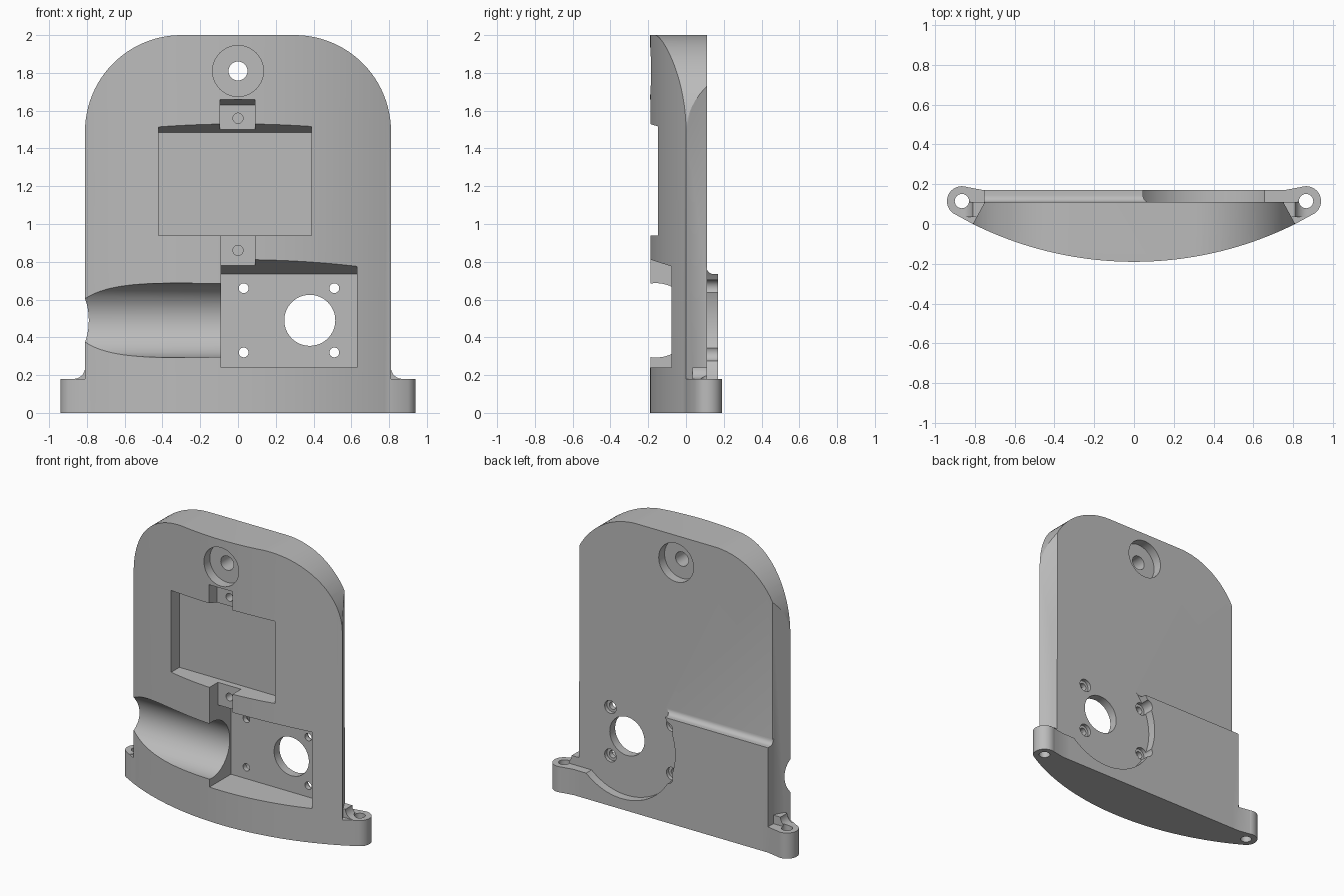
import bpy, bmesh
from math import cos, sin, pi, sqrt, radians
from mathutils import Vector

if "Cube" in bpy.data.objects:
    bpy.data.objects.remove(bpy.data.objects["Cube"])

grey = bpy.data.materials.new("plain_grey")
grey.use_nodes = True
grey.diffuse_color = (0.5, 0.5, 0.5, 1)
grey.node_tree.nodes["Principled BSDF"].inputs["Base Color"].default_value = (0.5, 0.5, 0.5, 1)


def prism(name, profile, axis, lo, hi):
    """Extrude a 2D profile (remaining axes in xyz order) along an axis."""
    def place(p, h):
        co = list(p)
        co.insert("xyz".index(axis), h)
        return co
    bm = bmesh.new()
    face = bm.faces.new([bm.verts.new(place(p, lo)) for p in profile])
    ext = bmesh.ops.extrude_face_region(bm, geom=[face])
    moved = [v for v in ext["geom"] if isinstance(v, bmesh.types.BMVert)]
    bmesh.ops.translate(bm, verts=moved, vec=Vector(place((0, 0), hi - lo)))
    bmesh.ops.recalc_face_normals(bm, faces=bm.faces)
    mesh = bpy.data.meshes.new(name)
    bm.to_mesh(mesh)
    bm.free()
    mesh.materials.append(grey)
    ob = bpy.data.objects.new(name, mesh)
    bpy.context.collection.objects.link(ob)
    return ob


def arc(cx, cy, r, a0, a1, n):
    return [(cx + r * cos(radians(a0 + (a1 - a0) * i / n)),
             cy + r * sin(radians(a0 + (a1 - a0) * i / n))) for i in range(n + 1)]


def rod(name, a, b, r, axis, lo, hi, n=48):
    return prism(name, arc(a, b, r, 0, 360, n)[:-1], axis, lo, hi)


def box(name, x, y, z):
    return prism(name, [(x[0], y[0]), (x[1], y[0]), (x[1], y[1]), (x[0], y[1])], "z", *z)


def combine(target, tool, mode):
    mod = target.modifiers.new("combine", "BOOLEAN")
    mod.operation, mod.solver, mod.object = mode, "EXACT", tool
    bpy.context.view_layer.objects.active = target
    bpy.ops.object.modifier_apply(modifier=mod.name)
    bpy.data.objects.remove(tool)


# Bowed plate: curved front and tapered sides, clipped by a round-topped outline
HALF, BOW, BACK = 0.81, 1.82, 0.11
front = [(x, 1.63 - sqrt(BOW ** 2 - x * x))
         for x in [HALF * (i / 24 - 1) for i in range(49)]]
body = prism("bowed_housing", front + [(0.75, BACK), (-0.75, BACK)], "z", 0, 2)
outline = [(-HALF, -0.1), (HALF, -0.1)] + arc(0.3, 1.49, 0.51, 0, 90, 24) \
    + arc(-0.3, 1.49, 0.51, 90, 180, 24)
combine(body, prism("outline", outline, "y", -0.5, 0.5), "INTERSECT")

# Raised rear pad with a filleted top and a round clearance for the motor
MX, MZ = 0.38, 0.49
pad = prism("rear_pad", [(0.05, 0), (0.17, 0), (0.17, 0.735)]
            + arc(0.145, 0.77, 0.035, 270, 180, 6) + [(0.05, 0.77)], "x", -0.755, 0.755)
combine(pad, rod("pad_clearance", MX, MZ, 0.415, "y", BACK, 0.3, 72), "DIFFERENCE")
combine(pad, box("pad_trim", (MX, 1), (BACK, 0.3), (0.18, 1)), "DIFFERENCE")
combine(body, pad, "UNION")

# Side lugs with webs and fillets
for s in (-1, 1):
    web = [(0.7, 0), (HALF, 0), (0.9, 0.049), (0.84, 0.186), (0.755, 0.17), (0.7, 0.17)]
    fillet = [(0.74, 0.1), (0.87, 0.1), (0.87, 0.18)] \
        + arc(0.87, 0.24, 0.06, 270, 180, 8) + [(0.74, 0.24)]
    combine(body, prism("web", [(s * x, y) for x, y in web], "z", 0, 0.18), "UNION")
    combine(body, rod("lug", s * 0.865, 0.115, 0.075, "z", 0, 0.18), "UNION")
    combine(body, prism("fillet", [(s * x, z) for x, z in fillet], "y", 0.035, BACK), "UNION")
    combine(body, rod("lug_hole", s * 0.865, 0.115, 0.036, "z", -0.1, 0.3, 24), "DIFFERENCE")


# Front pockets: flat floor, drafted roof
def pocket(name, x0, x1, floor, z0, z1):
    roof = z1 + 0.32 * (floor + 0.3)
    profile = [(floor, z0), (floor, z1), (-0.3, roof), (-0.3, z0)]
    combine(body, prism(name, profile, "x", x0, x1), "DIFFERENCE")


pocket("main_pocket", -0.42, 0.39, -0.05, 0.94, 1.485)
pocket("upper_tab_pocket", -0.095, 0.09, -0.095, 1.45, 1.63)
box_cut = box("lower_tab_pocket", (-0.09, 0.09), (-0.3, -0.095), (0.76, 0.96))
combine(body, box_cut, "DIFFERENCE")
pocket("motor_pocket", -0.09, 0.63, 0.05, 0.24, 0.735)

# Round side channel running into the motor pocket
combine(body, rod("side_channel", -0.16, MZ, 0.197, "x", -1, -0.08, 64), "DIFFERENCE")

# Motor opening and its four counterbored screw holes
combine(body, rod("motor_opening", MX, MZ, 0.135, "y", 0, 0.3, 64), "DIFFERENCE")
for x in (0.03, 0.51):
    for z in (0.32, 0.66):
        combine(body, rod("screw_hole", x, z, 0.026, "y", 0, 0.3, 24), "DIFFERENCE")
        combine(body, rod("counterbore", x, z, 0.045, "y", 0.085, 0.3, 24), "DIFFERENCE")

# Top mounting hole, recessed on both faces
combine(body, rod("mount_hole", 0, 1.81, 0.05, "y", -0.3, 0.3, 32), "DIFFERENCE")
combine(body, rod("mount_recess_front", 0, 1.81, 0.135, "y", -0.3, -0.12), "DIFFERENCE")
combine(body, rod("mount_recess_back", 0, 1.81, 0.135, "y", 0.045, 0.3), "DIFFERENCE")

# Blind screw holes in the tabs
for z in (0.86, 1.56):
    combine(body, rod("tab_hole", 0, z, 0.027, "y", -0.3, 0.02, 24), "DIFFERENCE")

# Smooth curves, crisp edges
bpy.ops.object.select_all(action="DESELECT")
body.select_set(True)
bpy.context.view_layer.objects.active = body
bpy.ops.object.shade_smooth_by_angle(angle=radians(30))
